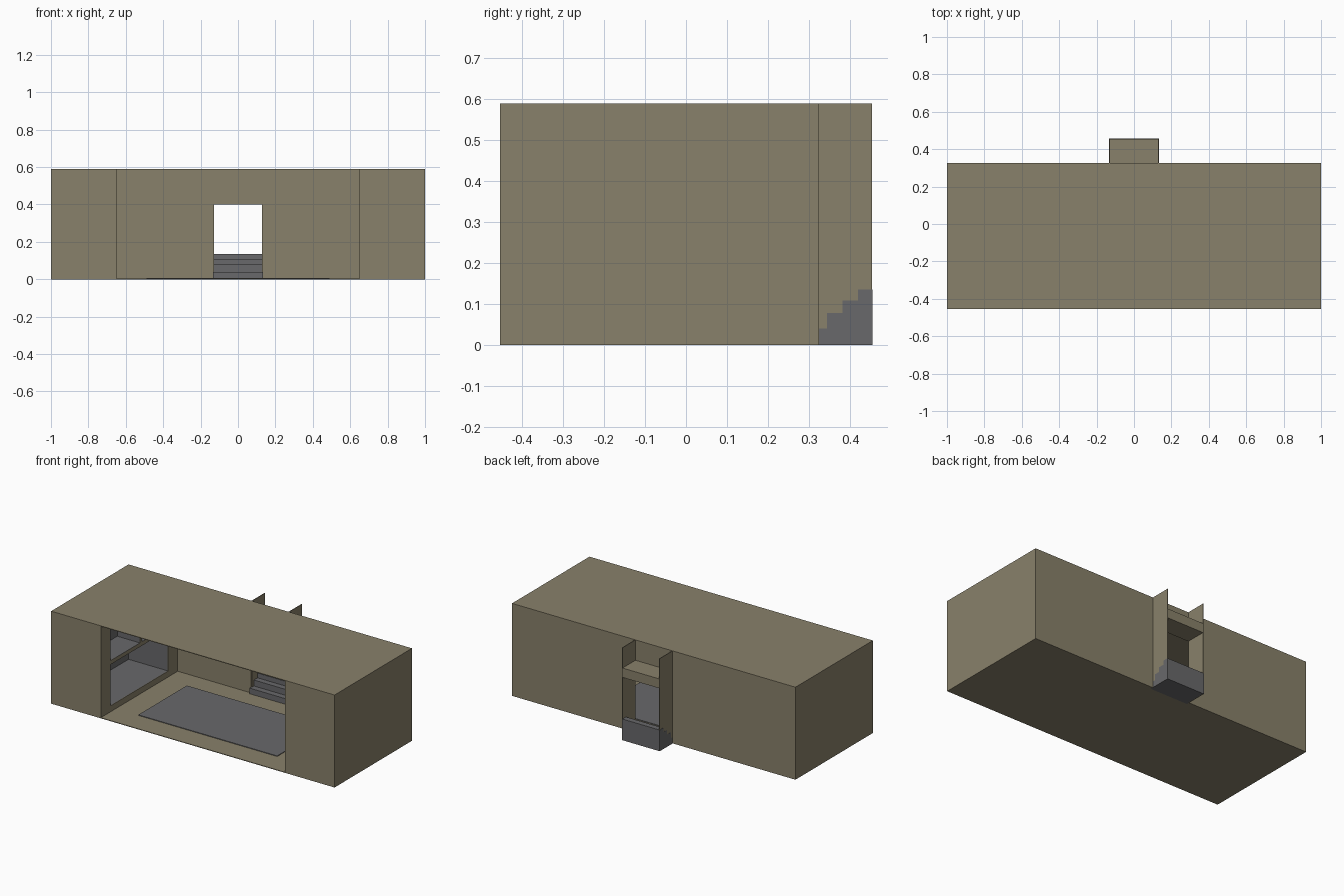
import bpy, bmesh

cube = bpy.data.objects.get("Cube")
if cube:
    bpy.data.objects.remove(cube, do_unlink=True)


def material(name, rgb):
    m = bpy.data.materials.new(name)
    m.use_nodes = True
    m.diffuse_color = (*rgb, 1)
    m.node_tree.nodes["Principled BSDF"].inputs["Base Color"].default_value = (*rgb, 1)
    return m


OLIVE = material("olive_plaster", (0.25, 0.22, 0.145))
GREY = material("grey_stone", (0.14, 0.14, 0.145))


def finish(name, bm, mat):
    bmesh.ops.recalc_face_normals(bm, faces=bm.faces)
    mesh = bpy.data.meshes.new(name)
    bm.to_mesh(mesh)
    bm.free()
    mesh.materials.append(mat)
    ob = bpy.data.objects.new(name, mesh)
    bpy.context.collection.objects.link(ob)
    return ob


def box(name, x, y, z, mat=OLIVE, open_side=0):
    """Box between (min, max) pairs; open_side removes the face toward that x sign."""
    bm = bmesh.new()
    bmesh.ops.create_cube(bm, size=1)
    for v in bm.verts:
        v.co = [r[0] if c < 0 else r[1] for c, r in zip(v.co, (x, y, z))]
    if open_side:
        bm.normal_update()
        faces = [f for f in bm.faces if f.normal.x * open_side > 0.9]
        bmesh.ops.delete(bm, geom=faces, context="FACES")
    return finish(name, bm, mat)


T = 0.004                        # sheet thickness
FRONT, BACK, REAR = -0.455, 0.325, 0.455
TOP, INNER, DOOR = 0.59, 0.65, 0.133
DOOR_TOP = 0.46
Y0, Y1 = -0.355, 0.225           # recess span along the side partitions
DIV0, DIV1 = -0.06, -0.04        # upright between the upper cupboards
LOW, SHELF0, SHELF1, HIGH = 0.042, 0.305, 0.33, 0.55

# Shell
box("floor", (-1, 1), (FRONT, BACK), (0, T))
box("roof", (-1, 1), (FRONT, BACK), (TOP - T, TOP))
box("floor_mat", (-0.49, 0.49), (-0.305, 0.184), (T, 2 * T), GREY)
box("wall_over_door", (-DOOR, DOOR), (BACK - T, BACK), (DOOR_TOP, TOP))

for side, s in (("left", 1), ("right", -1)):
    def span(a, b):
        return tuple(sorted((s * a, s * b)))

    # Outer walls
    box(side + "_end_wall", span(1 - T, 1), (FRONT, BACK), (0, TOP))
    box(side + "_front_wall", span(INNER, 1), (FRONT, FRONT + T), (0, TOP))
    box(side + "_back_wall", span(DOOR, 1), (BACK - T, BACK), (0, TOP))
    box(side + "_porch_fin", span(DOOR - T, DOOR), (BACK, REAR), (0, TOP))

    # Inner partition framing the recesses
    px = span(INNER, INNER + T)
    box(side + "_front_post", px, (FRONT, Y0), (0, TOP))
    box(side + "_back_post", px, (Y1, BACK), (0, TOP))
    box(side + "_divider", px, (DIV0, DIV1), (SHELF1, HIGH))
    for name, z in (("base_rail", (0, LOW)), ("shelf_rail", (SHELF0, SHELF1)),
                    ("top_rail", (HIGH, TOP))):
        box(side + "_" + name, px, (Y0, Y1), z)

    # Lower bunk recess and two shallow cupboards above it
    box(side + "_bunk", span(INNER, 0.93), (Y0, Y1), (LOW, SHELF0), GREY, -s)
    for name, y in (("front_cupboard", (Y0, DIV0)), ("back_cupboard", (DIV1, Y1))):
        box(side + "_" + name, span(INNER, 0.81), y, (SHELF1, HIGH), GREY, -s)

# Porch canopy between the fins
box("canopy", (-DOOR + T, DOOR - T), (BACK, REAR), (0.40, DOOR_TOP))

# Stairs as an extruded stepped profile
edges = (0.307, 0.345, 0.382, 0.42, REAR + 0.001)
heights = (0.04, 0.078, 0.108, 0.135)
profile = [(edges[0], 0)]
for a, b, h in zip(edges, edges[1:], heights):
    profile += [(a, h), (b, h)]
profile.append((edges[-1], 0))
bm = bmesh.new()
half = DOOR + 0.001
face = bm.faces.new([bm.verts.new((-half, y, z)) for y, z in profile])
new = bmesh.ops.extrude_face_region(bm, geom=[face])["geom"]
bmesh.ops.translate(bm, vec=(2 * half, 0, 0),
                    verts=[v for v in new if isinstance(v, bmesh.types.BMVert)])
finish("stairs", bm, GREY)
